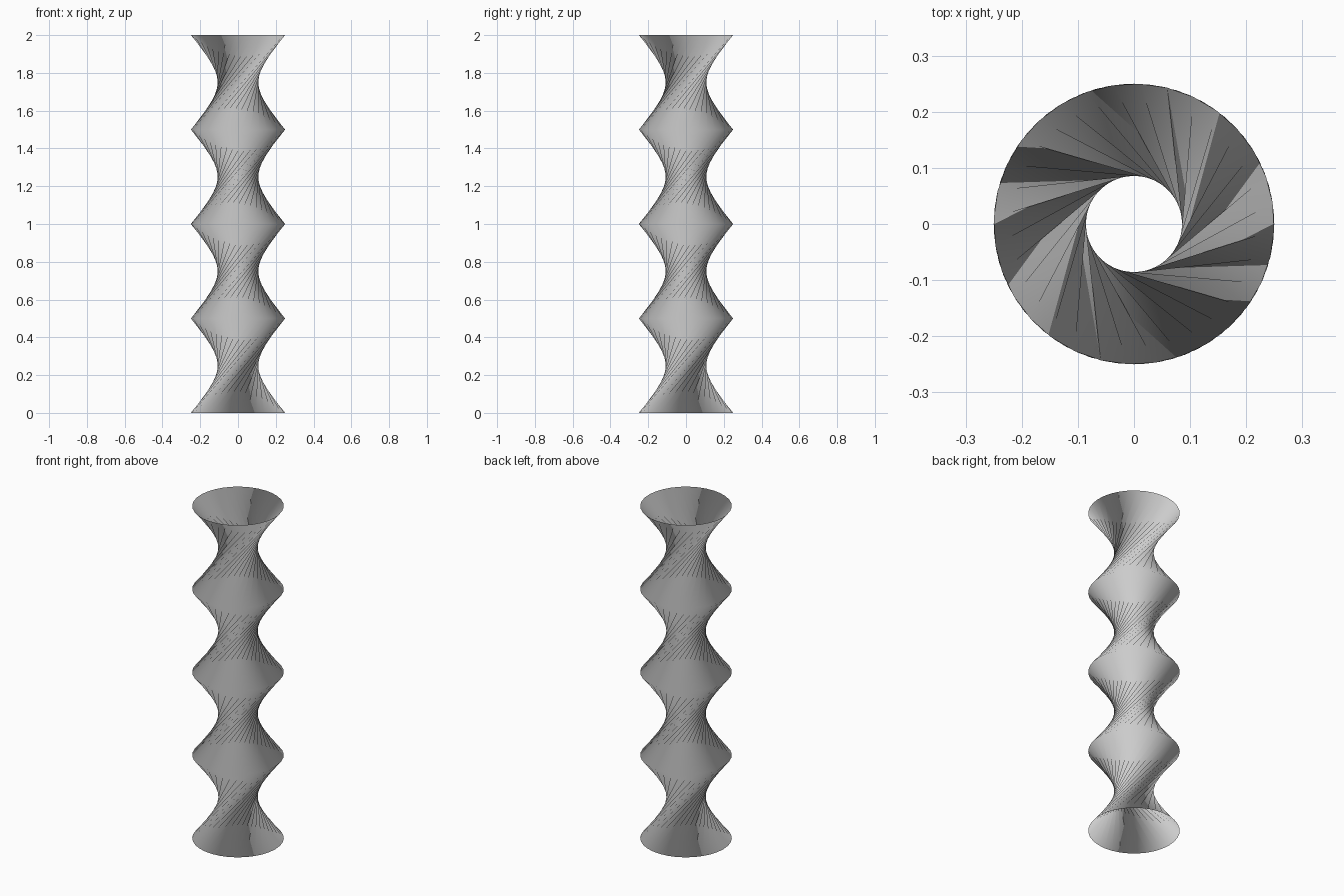
import bpy, bmesh
from math import cos, sin, radians, tau

if "Cube" in bpy.data.objects:
    bpy.data.objects.remove(bpy.data.objects["Cube"])

SIDES, LEVELS = 32, 4          # ring sides, stacked sections
RADIUS, HEIGHT = 0.25, 2.0
TWIST = radians(140)           # turn per section

bm = bmesh.new()

# Rings of the tube, each turned further than the one below
rings = []
for k in range(LEVELS + 1):
    rings.append([bm.verts.new((RADIUS * cos(tau * i / SIDES + k * TWIST),
                                RADIUS * sin(tau * i / SIDES + k * TWIST),
                                HEIGHT * k / LEVELS)) for i in range(SIDES)])

# Twisted, smooth-shaded walls between rings; both ends stay open
for low, high in zip(rings, rings[1:]):
    for i in range(SIDES):
        j = (i + 1) % SIDES
        bm.faces.new((low[i], low[j], high[j], high[i])).smooth = True

mesh = bpy.data.meshes.new("twisted_column")
bm.to_mesh(mesh)
bm.free()
column = bpy.data.objects.new("twisted_column", mesh)
bpy.context.collection.objects.link(column)
